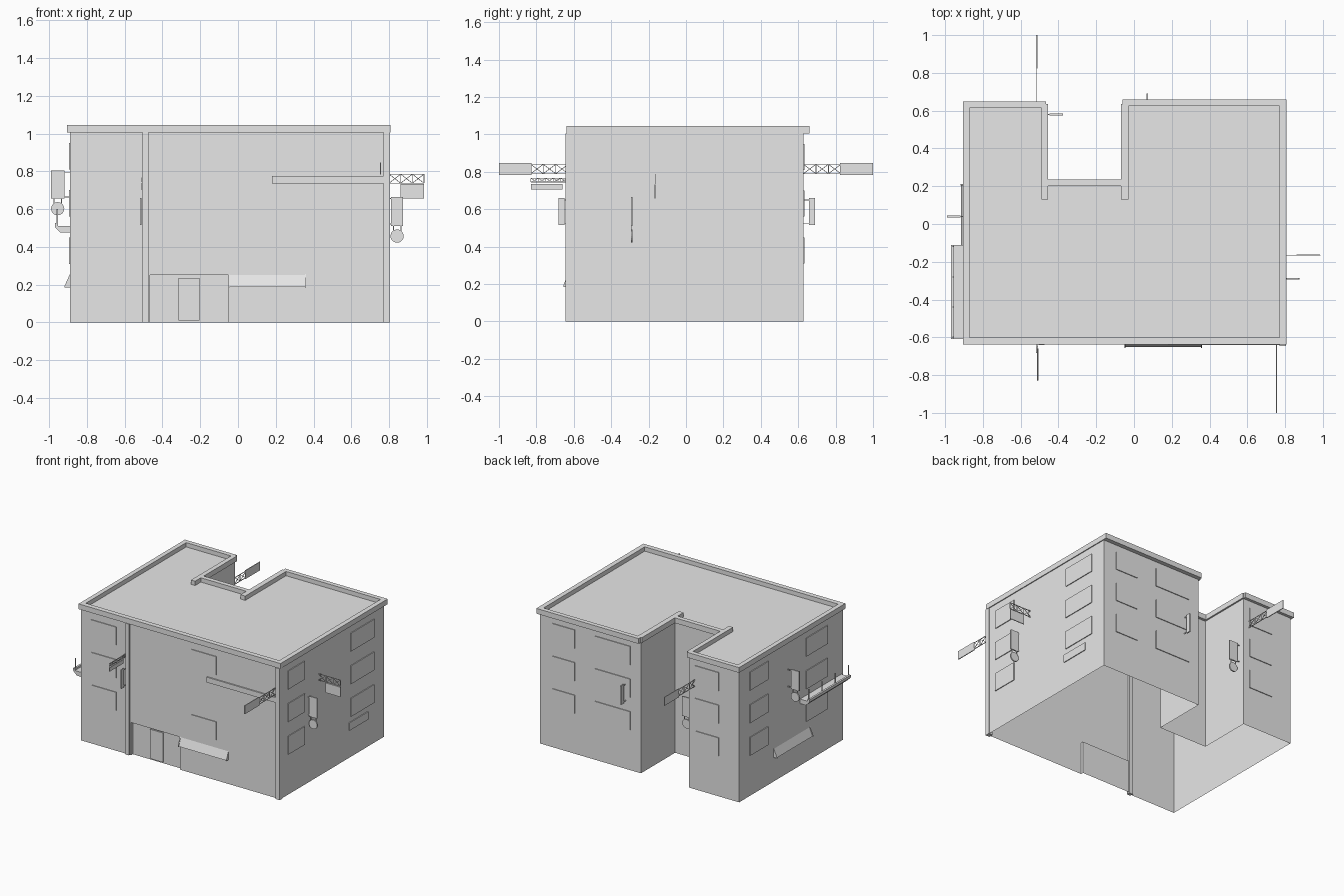
import bpy
import bmesh
import math
from mathutils import Vector, Matrix

if "Cube" in bpy.data.objects:
    bpy.data.objects.remove(bpy.data.objects["Cube"])

grey = bpy.data.materials.new("plain_grey")
grey.use_nodes = True
grey.diffuse_color = (0.8, 0.8, 0.8, 1)
grey.node_tree.nodes["Principled BSDF"].inputs["Base Color"].default_value = (0.8, 0.8, 0.8, 1)


def finish(name, bm, recalc=True):
    if recalc:
        bmesh.ops.recalc_face_normals(bm, faces=bm.faces)
    mesh = bpy.data.meshes.new(name)
    bm.to_mesh(mesh)
    bm.free()
    mesh.materials.append(grey)
    obj = bpy.data.objects.new(name, mesh)
    bpy.context.collection.objects.link(obj)
    return obj


def box(bm, x0, x1, y0, y1, z0, z1):
    m = Matrix.Translation(((x0 + x1) / 2, (y0 + y1) / 2, (z0 + z1) / 2))
    m = m @ Matrix.Diagonal((abs(x1 - x0), abs(y1 - y0), abs(z1 - z0), 1))
    bmesh.ops.create_cube(bm, size=1, matrix=m)


def beam(bm, a, b, w):
    a, b = Vector(a), Vector(b)
    rot = (b - a).to_track_quat("Z", "Y").to_matrix().to_4x4()
    m = Matrix.Translation((a + b) / 2) @ rot @ Matrix.Diagonal((w, w, (b - a).length, 1))
    bmesh.ops.create_cube(bm, size=1, matrix=m)


def face(bm, *pts):
    bm.faces.new([bm.verts.new(p) for p in pts])


def prism(bm, profile, v0, v1):
    """Profile in (out, height), extruded along the local y axis."""
    ends = [[bm.verts.new((u, v, z)) for u, z in profile] for v in (v0, v1)]
    n = len(profile)
    bm.faces.new(ends[0])
    bm.faces.new(ends[1][::-1])
    for i in range(n):
        j = (i + 1) % n
        bm.faces.new((ends[0][i], ends[1][i], ends[1][j], ends[0][j]))


def mount(obj, x, y, angle):
    """Turn the local +x axis outward from a wall and place it there."""
    obj.data.transform(Matrix.Translation((x, y, 0)) @ Matrix.Rotation(math.radians(angle), 4, "Z"))


# Wall planes
W, E, S, N = -0.89, 0.8, -0.63, 0.628
NW, NE, NS = -0.467, -0.058, 0.215
ROOF = 1.012

# Open-bottomed wall shell and roof; the front wall has a shallow entrance recess
bm = bmesh.new()
outline = [(E, S), (E, N), (NE, N), (NE, NS), (NW, NS), (NW, N), (W, N), (W, S)]
for (ax, ay), (bx, by) in zip(outline, outline[1:]):
    face(bm, (ax, ay, 0), (bx, by, 0), (bx, by, ROOF), (ax, ay, ROOF))
face(bm, *[(x, y, ROOF) for x, y in outline])
R0, R1, RH, RY = -0.465, -0.05, 0.25, S + 0.02
for x0, x1, z0, z1, y in [(W, R0, 0, ROOF, S), (R0, R1, RH, ROOF, S),
                          (R1, E, 0, ROOF, S), (R0, R1, 0, RH, RY)]:
    face(bm, (x0, y, z0), (x1, y, z0), (x1, y, z1), (x0, y, z1))
face(bm, (R0, S, 0), (R0, RY, 0), (R0, RY, RH), (R0, S, RH))
face(bm, (R1, RY, 0), (R1, S, 0), (R1, S, RH), (R1, RY, RH))
face(bm, (R0, S, RH), (R0, RY, RH), (R1, RY, RH), (R1, S, RH))
finish("building_walls", bm, recalc=False)

# Roof parapet
bm = bmesh.new()
for rect in [(-0.905, -0.87, -0.638, 0.65), (-0.905, -0.465, 0.615, 0.65),
             (-0.49, -0.455, 0.13, 0.635), (-0.455, -0.07, 0.2, 0.235),
             (-0.07, -0.03, 0.13, 0.635), (-0.06, 0.807, 0.625, 0.66),
             (0.77, 0.807, -0.638, 0.66), (-0.905, 0.807, -0.638, -0.6)]:
    box(bm, *rect, 1.005, 1.045)
finish("roof_parapet", bm)

# Corner pilaster, drain pillar, ledge and door
bm = bmesh.new()
box(bm, 0.77, 0.805, -0.645, -0.61, 0, 1.006)
finish("corner_pilaster", bm)
bm = bmesh.new()
box(bm, -0.505, -0.475, -0.642, -0.615, 0, 1.006)
finish("front_pillar", bm)
bm = bmesh.new()
box(bm, 0.18, 0.77, S - 0.01, S, 0.735, 0.775)
finish("front_ledge", bm)
bm = bmesh.new()
box(bm, -0.315, -0.205, RY - 0.008, RY, 0.01, 0.235)
finish("entrance_door", bm)

# Window plates on three floors: (low, high) along each wall
T = 0.006
ROWS = (0.31, 0.56, 0.81)
bm = bmesh.new()
for z in ROWS:
    for a, b in [(-0.8, -0.59), (0.05, 0.26)]:
        if z != ROWS[1] or a < 0:
            box(bm, a, b, S - T, S, z, z + 0.14)
    for a, b in [(0.5, 0.69), (0.03, 0.33), (-0.72, -0.52)]:
        box(bm, a, b, N, N + T, z, z + 0.14)
    for a, b in [(-0.54, -0.34), (0.22, 0.5)]:
        box(bm, E, E + T, a, b, z, z + 0.14)
    for a, b in [(0.28, 0.5), (-0.44, -0.18)]:
        box(bm, W - T, W, a, b, z, z + 0.14)
finish("window_plates", bm)

# Low plate on the side wall
bm = bmesh.new()
box(bm, E, E + T, 0.2, 0.43, 0.21, 0.27)
finish("side_vent", bm)


# Sloped awnings
def awning(name, depth, half, x, y, angle):
    bm = bmesh.new()
    prism(bm, [(0, 0.25), (0, 0.187), (depth, 0.187)], -half, half)
    for s in (-1, 1):
        prism(bm, [(0, 0.256), (0, 0.185), (depth + 0.004, 0.185), (depth + 0.004, 0.192)],
              s * half, s * (half + 0.006))
    mount(finish(name, bm), x, y, angle)


awning("front_awning", 0.022, 0.2, 0.155, S, -90)
awning("side_awning", 0.025, 0.215, W, -0.01, 180)

# Side balcony trough with posts
bm = bmesh.new()
prism(bm, [(0, 0.475), (0.05, 0.475), (0.08, 0.505), (0.08, 0.525), (0.065, 0.525),
           (0.065, 0.51), (0, 0.51)], -0.25, 0.25)
for v in (-0.24, -0.08, 0.08, 0.24):
    box(bm, 0.064, 0.07, v - 0.003, v + 0.003, 0.51, 0.6)
mount(finish("side_balcony", bm), W, -0.36, 180)


# Latticed sign arm with a flat board
def truss_sign(name, x, y, angle, length, z0, z1, board, cells):
    bm = bmesh.new()
    w = 0.004
    for z in (z0, z1):
        beam(bm, (0, 0, z), (length, 0, z), w)
    step = length / cells
    for i in range(cells):
        u = i * step
        beam(bm, (u, 0, z0), (u + step, 0, z1), w * 0.8)
        beam(bm, (u, 0, z1), (u + step, 0, z0), w * 0.8)
        beam(bm, (u + step, 0, z0), (u + step, 0, z1), w)
    u0, u1, b0, b1 = board
    box(bm, u0, u1, -0.003, 0.003, b0, b1)
    mount(finish(name, bm), x, y, angle)


truss_sign("front_long_sign", 0.755, S, -90, 0.2, 0.79, 0.84, (0.195, 0.37, 0.782, 0.847), 3)
truss_sign("back_long_sign", -0.515, N, 90, 0.2, 0.79, 0.84, (0.195, 0.372, 0.782, 0.847), 3)
truss_sign("front_small_sign", -0.51, S, -90, 0.2, 0.745, 0.765, (0.03, 0.2, 0.705, 0.735), 5)
truss_sign("side_truss_sign", E, -0.165, 0, 0.185, 0.737, 0.785, (0.06, 0.185, 0.657, 0.732), 3)


# Upright board sign, optionally with a round disc below
def board_sign(name, x, y, angle, u0, u1, z0, z1, disc=True):
    bm = bmesh.new()
    box(bm, u0, u1, -0.005, 0.005, z0, z1)
    for z in (z0 + 0.01, z1 - 0.01):
        beam(bm, (0, 0, z), (u0 + 0.005, 0, z), 0.005)
    if disc:
        mid = (u0 + u1) / 2
        m = Matrix.Translation((mid, 0, z0 - 0.053)) @ Matrix.Rotation(math.pi / 2, 4, "X")
        bmesh.ops.create_cone(bm, cap_ends=True, segments=20, radius1=0.035, radius2=0.035,
                              depth=0.01, matrix=m)
        for s in (-0.02, 0.02):
            beam(bm, (mid + s, 0, z0), (mid + s, 0, z0 - 0.03), 0.005)
    mount(finish(name, bm), x, y, angle)


board_sign("side_disc_sign", E, -0.29, 0, 0.01, 0.075, 0.51, 0.665)
board_sign("balcony_side_disc_sign", W, 0.04, 180, 0.03, 0.1, 0.655, 0.805)
board_sign("courtyard_disc_sign", NW, 0.58, 0, 0.02, 0.09, 0.51, 0.66)
board_sign("front_board_sign", -0.515, S, -90, 0.02, 0.052, 0.515, 0.66, False)
board_sign("back_board_sign", 0.07, N, 90, 0.03, 0.062, 0.515, 0.66, False)
